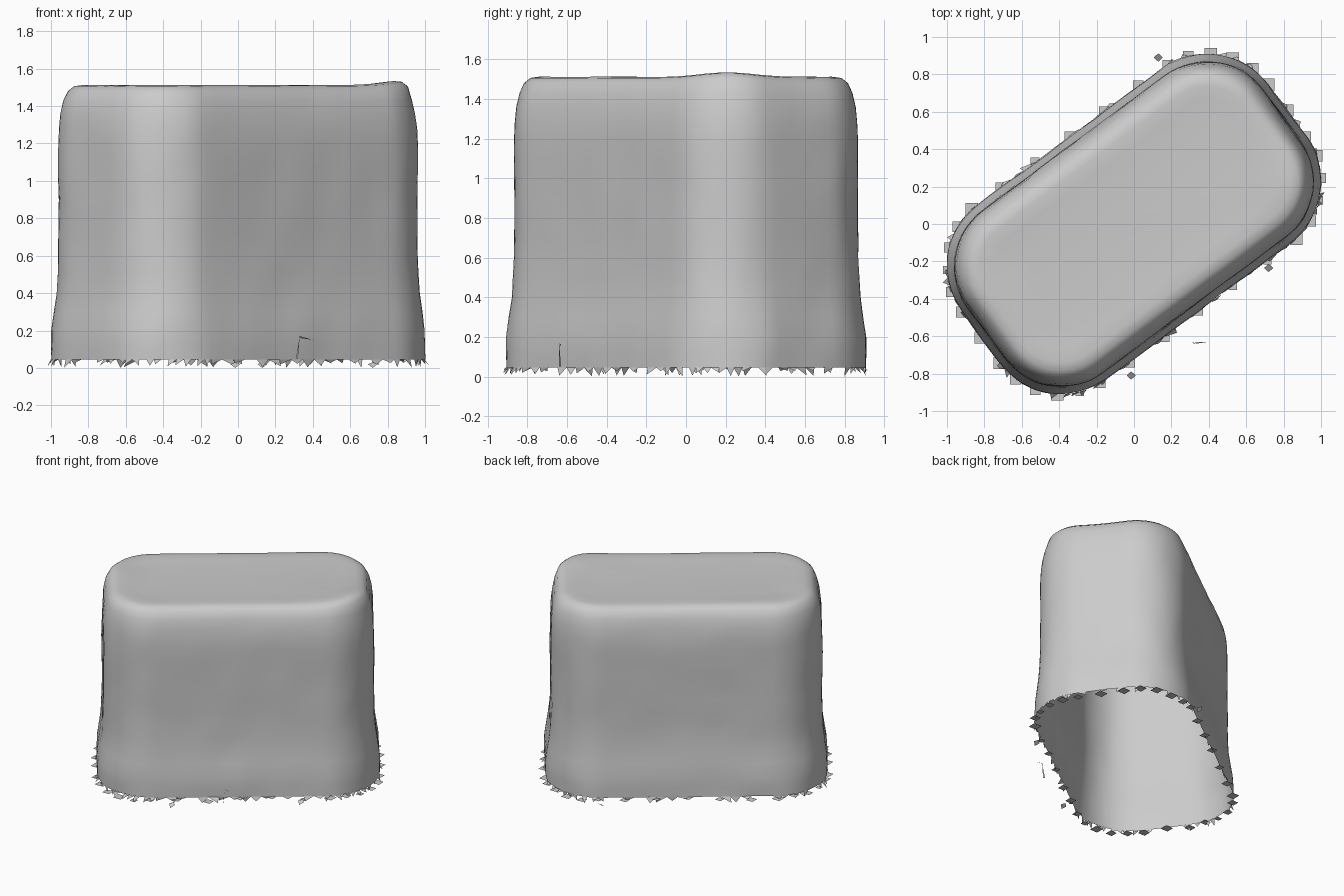
import bpy, bmesh, math, random
from mathutils import Vector, noise, Matrix

random.seed(4)
cube = bpy.data.objects.get("Cube")
if cube:
    bpy.data.objects.remove(cube)

grey = bpy.data.materials.new("light_grey")
grey.use_nodes = True
COLOUR = (0.6, 0.6, 0.6, 1)
grey.diffuse_color = COLOUR
grey.node_tree.nodes["Principled BSDF"].inputs["Base Color"].default_value = COLOUR

TURN = Matrix.Rotation(math.radians(36.5), 3, 'Z')
HALF_LENGTH, HALF_WIDTH, RADIUS = 0.98, 0.54, 0.37
RIM = 0.045


def outline(grow, z, arc=16, side=16, end=6):
    """Rounded rectangle, turned diagonally, grown outwards by an offset."""
    cx, cy, r = HALF_LENGTH - RADIUS, HALF_WIDTH - RADIUS, RADIUS + grow
    corners = [(cx, cy), (-cx, cy), (-cx, -cy), (cx, -cy)]
    pts = []
    for i, (x, y) in enumerate(corners):
        for k in range(arc + 1):
            a = math.pi / 2 * (i + k / arc)
            pts.append(Vector((x + r * math.cos(a), y + r * math.sin(a), z)))
        # straight run towards the next corner
        nx, ny = corners[(i + 1) % 4]
        a = math.pi / 2 * (i + 1)
        start = pts[-1]
        stop = Vector((nx + r * math.cos(a), ny + r * math.sin(a), z))
        steps = side if i % 2 == 0 else end
        pts += [start.lerp(stop, k / steps) for k in range(1, steps)]
    return [TURN @ p for p in pts]


def make_object(name, bm):
    mesh = bpy.data.meshes.new(name)
    bm.to_mesh(mesh)
    bm.free()
    mesh.materials.append(grey)
    obj = bpy.data.objects.new(name, mesh)
    bpy.context.collection.objects.link(obj)
    return obj


# Hollow body: stacked outlines, flared foot, rounded shoulder, open bottom
foot = [(0.04, RIM), (0.04, 0.12), (0.037, 0.2), (0.023, 0.3), (0.01, 0.4), (0.004, 0.5)]
wall = [(0.0, 0.6 + 0.1 * i) for i in range(7)]
shoulder = [(-0.003, 1.28), (-0.012, 1.36), (-0.028, 1.43), (-0.052, 1.48), (-0.085, 1.506),
            (-0.13, 1.512), (-0.2, 1.508), (-0.3, 1.503)]
bm = bmesh.new()
rings = []
for grow, z in foot + wall + shoulder:
    ring = []
    for p in outline(grow, z):
        out = Vector((p.x, p.y, 0)).normalized()
        bump = noise.noise(p * 4) * 0.007 + noise.noise(p * 11) * 0.003
        if z < 1.45:
            p += out * bump
        else:
            # the top lifts slightly at one corner
            p.z += 0.025 * math.exp(-((p.x - 0.9) ** 2 + (p.y - 0.2) ** 2) / 0.05)
            p.z += bump * 0.3
        ring.append(bm.verts.new(p))
    rings.append(ring)
count = len(rings[0])
for low, high in zip(rings, rings[1:]):
    for i in range(count):
        j = (i + 1) % count
        bm.faces.new((low[i], low[j], high[j], high[i]))
bm.faces.new(rings[-1])
body = make_object("hollow_body", bm)
bpy.context.view_layer.objects.active = body
body.select_set(True)
bpy.ops.object.shade_smooth_by_angle(angle=math.radians(40))
body.select_set(False)

# Ragged fringe hanging from the open rim
bm = bmesh.new()
rim = outline(0.04, RIM)
for i, p in enumerate(rim):
    q = rim[(i + 1) % count]
    if random.random() < 0.3:
        continue
    out = Vector((p.x, p.y, 0)).normalized()
    tip = p.lerp(q, random.choice((0, 0.5, 1))) + out * random.uniform(-0.01, 0.03)
    tip.z = random.uniform(0, 0.03)
    bm.faces.new([bm.verts.new(v) for v in (p, q, tip)])
make_object("ragged_fringe", bm)

# Small squared flakes sticking out round the rim
bm = bmesh.new()
for i in range(0, count, 3):
    p = rim[i]
    size = random.uniform(0.02, 0.035)
    z = random.uniform(0.01, 0.04)
    corners = [(-1, -1), (1, -1), (1, 1), (-1, 1)]
    bm.faces.new([bm.verts.new((p.x + a * size, p.y + b * size, z)) for a, b in corners])
make_object("rim_flakes", bm)

# Loose chips lying just off the body
bm = bmesh.new()
for x, y in [(0.72, -0.235), (-0.015, -0.81), (0.13, 0.89)]:
    chip = [(-0.025, 0, 0.02), (0, -0.022, 0), (0.025, 0, 0.02), (0, 0.022, 0.03)]
    bm.faces.new([bm.verts.new((x + a, y + b, c)) for a, b, c in chip])
sliver = [(0.31, -0.63, 0.05), (0.32, -0.64, 0.05), (0.33, -0.64, 0.17), (0.4, -0.63, 0.16)]
bm.faces.new([bm.verts.new(p) for p in sliver[:3]])
bm.faces.new([bm.verts.new((x, y, z - 0.01 * (x > 0.39))) for x, y, z in sliver[1:]][1:]
             + [bm.verts.new((0.33, -0.63, 0.16))])
make_object("loose_chips", bm)
